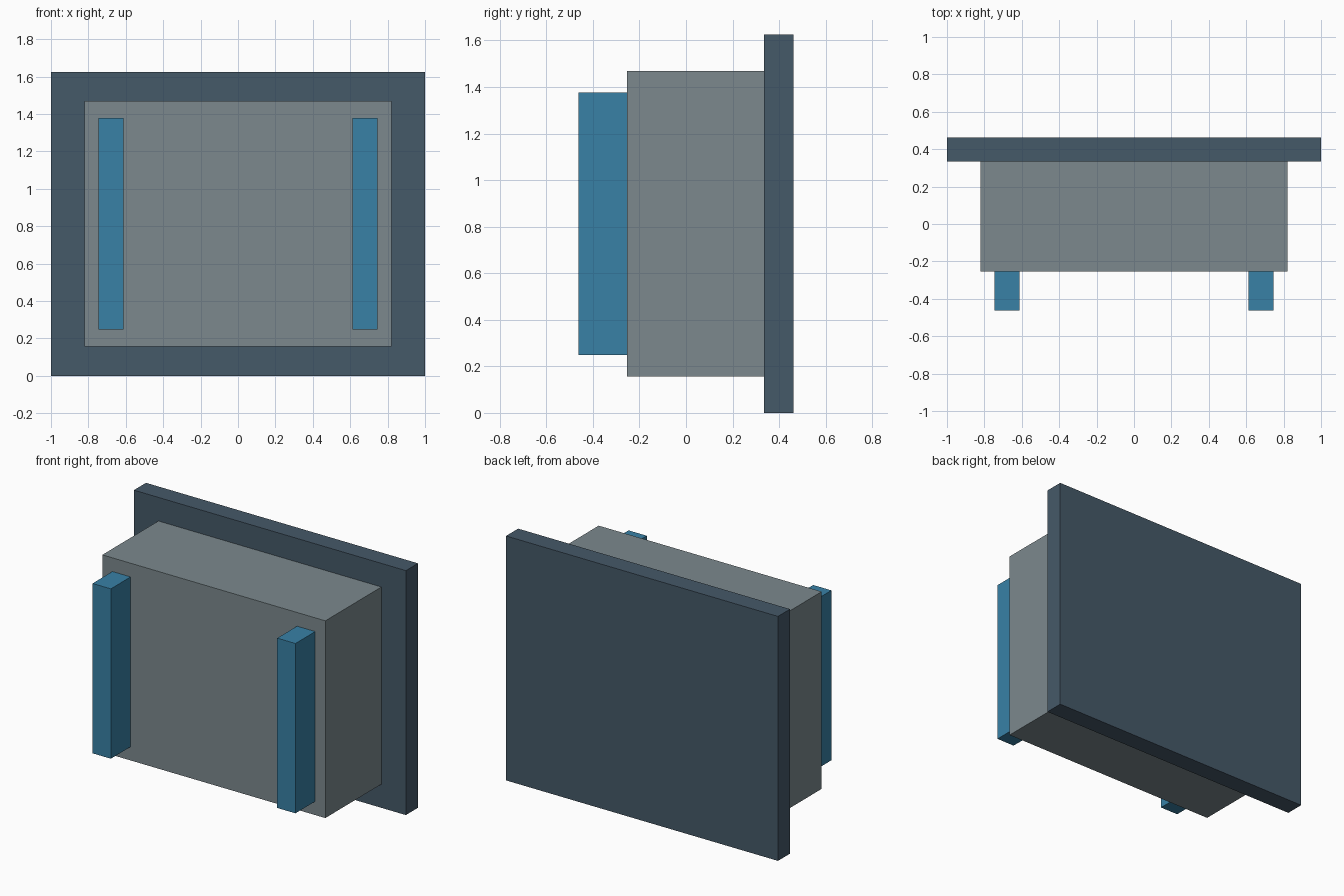
import bpy

if "Cube" in bpy.data.objects:
    bpy.data.objects.remove(bpy.data.objects["Cube"])


def material(name, color):
    mat = bpy.data.materials.new(name)
    mat.diffuse_color = color
    mat.use_nodes = True
    mat.node_tree.nodes["Principled BSDF"].inputs["Base Color"].default_value = mat.diffuse_color
    return mat


def box(name, x, y, z, mat=None):
    """Box spanning the given (min, max) range on each axis."""
    spans = (x, y, z)
    bpy.ops.mesh.primitive_cube_add(size=1, location=[(a + b) / 2 for a, b in spans])
    obj = bpy.context.object
    obj.name = name
    obj.scale = [b - a for a, b in spans]
    bpy.ops.object.transform_apply(location=False, rotation=False, scale=True)
    if mat:
        obj.data.materials.append(mat)
    return obj


slate = material("slate", (0.06, 0.10, 0.14, 1))
grey = material("grey", (0.20, 0.25, 0.27, 1))
blue = material("blue", (0.04, 0.22, 0.38, 1))

BACK, PLATE_FRONT, BODY_FRONT, RAIL_FRONT = 0.462, 0.335, -0.254, -0.462

# Back plate and main body
box("back_plate", (-1, 1), (PLATE_FRONT, BACK), (0, 1.625), slate)
box("main_body", (-0.82, 0.82), (BODY_FRONT, PLATE_FRONT), (0.157, 1.468), grey)

# Upright rails on the front, one per side
for side, x in (("left", (-0.746, -0.612)), ("right", (0.612, 0.746))):
    box(f"{side}_front_rail", x, (RAIL_FRONT, BODY_FRONT), (0.248, 1.377), blue)
